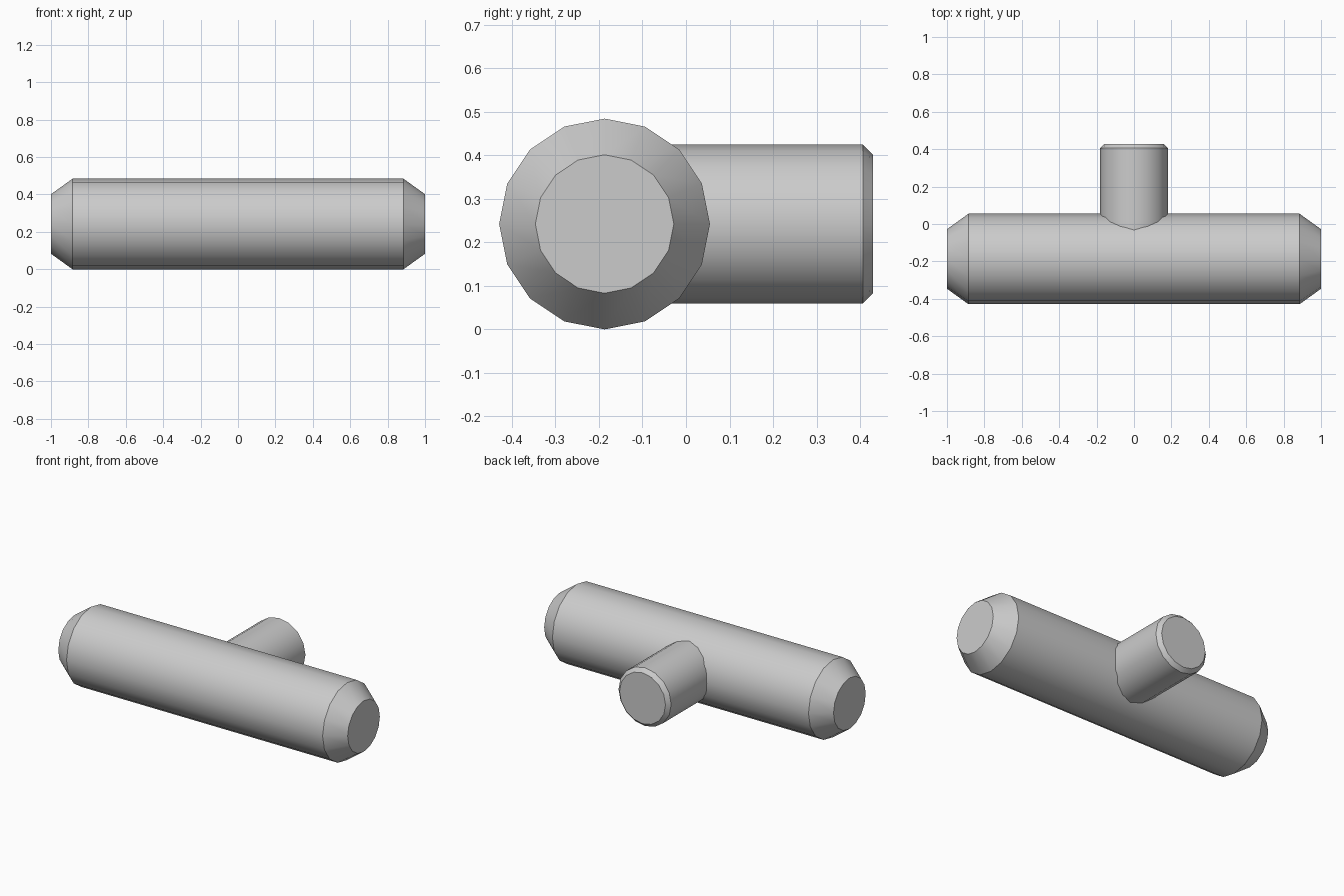
import bpy, bmesh, math
from mathutils import Matrix

if "Cube" in bpy.data.objects:
    bpy.data.objects.remove(bpy.data.objects["Cube"])

SIDES = 16
AXIS_Y, AXIS_Z = -0.187, 0.242


def turned_bar(name, profile, rotation):
    """Closed round bar from (distance along axis, radius) pairs."""
    bm = bmesh.new()
    rings = []
    for d, r in profile:
        rings.append([bm.verts.new((r * math.cos(2 * math.pi * i / SIDES),
                                    r * math.sin(2 * math.pi * i / SIDES), d))
                      for i in range(SIDES)])
    for a, b in zip(rings, rings[1:]):
        for i in range(SIDES):
            j = (i + 1) % SIDES
            bm.faces.new((a[i], a[j], b[j], b[i]))
    bm.faces.new(rings[0][::-1])
    bm.faces.new(rings[-1])
    bm.transform(Matrix.Translation((0, AXIS_Y, AXIS_Z)) @ rotation)
    bmesh.ops.recalc_face_normals(bm, faces=bm.faces)
    mesh = bpy.data.meshes.new(name)
    bm.to_mesh(mesh)
    bm.free()
    obj = bpy.data.objects.new(name, mesh)
    bpy.context.collection.objects.link(obj)
    bpy.ops.object.select_all(action='DESELECT')
    obj.select_set(True)
    bpy.context.view_layer.objects.active = obj
    bpy.ops.object.shade_smooth_by_angle(angle=math.radians(30))
    return obj


# long bar along x with wide chamfers at both ends
turned_bar("main_bar",
           [(-1, 0.159), (-0.885, 0.242), (0.885, 0.242), (1, 0.159)],
           Matrix.Rotation(math.pi / 2, 4, 'Y'))

# short stem leaving the back of the bar, with a small chamfer at its tip
END = 0.429 - AXIS_Y
turned_bar("side_stem",
           [(0, 0.182), (END - 0.023, 0.182), (END, 0.159)],
           Matrix.Rotation(-math.pi / 2, 4, 'X'))
